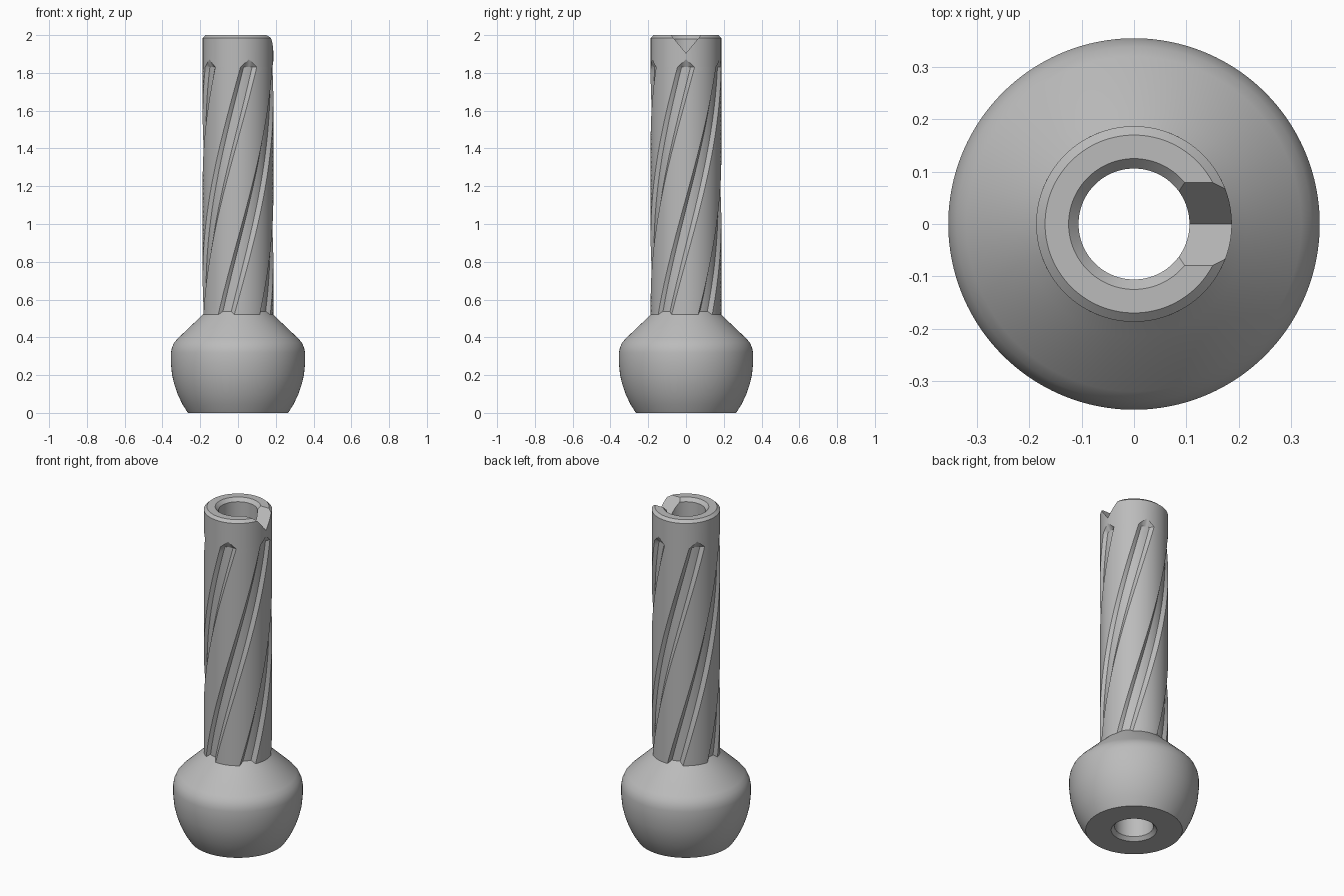
import bpy, bmesh, math

if "Cube" in bpy.data.objects:
    bpy.data.objects.remove(bpy.data.objects["Cube"], do_unlink=True)

steel = bpy.data.materials.new("plain_grey")
steel.use_nodes = True
grey = (0.5, 0.5, 0.5, 1)
steel.diffuse_color = grey
steel.node_tree.nodes["Principled BSDF"].inputs["Base Color"].default_value = grey

COLS, STEP = 180, 2          # columns round the body, degrees apart
PITCH, TWIST = 72, 110       # groove spacing and total helix turn, degrees
HALF, FLOOR = 14, 8          # half widths of groove mouth and floor, degrees
R, DEPTH = 0.187, 0.018
LOW, HIGH, TIP = 0.52, 1.83, 0.04
LEVELS = 40


def offset(k):
    """Degrees from the middle of the nearest groove."""
    return abs((k * STEP + PITCH / 2) % PITCH - PITCH / 2)


def cut(k):
    return DEPTH * min(1, max(0, (HALF - offset(k)) / (HALF - FLOOR)))


bm = bmesh.new()
rings = []


def ring(turn, radius, height):
    """Add a ring; radius and height are functions of the column."""
    verts = []
    for k in range(COLS):
        a = math.radians(k * STEP + turn)
        r = radius(k)
        verts.append(bm.verts.new((r * math.cos(a), r * math.sin(a), height(k))))
    rings.append(verts)


def plain_ring(turn, r, z):
    ring(turn, lambda k: r, lambda k: z)


# Bottom bore chamfer, flat base, round bulb and shoulder
for r, z in [(0.106, 0.02), (0.125, 0), (0.265, 0), (0.294, 0.045), (0.32, 0.1),
             (0.337, 0.15), (0.349, 0.2), (0.355, 0.26), (0.355, 0.32),
             (0.35, 0.345), (0.339, 0.37), (0.32, 0.393), (0.215, 0.493)]:
    plain_ring(-TWIST, r, z)

# Shaft with helical grooves, running out on the shoulder
for i in range(LEVELS + 1):
    t = i / LEVELS
    ring(-TWIST * (1 - t), lambda k: R - cut(k),
         lambda k: LOW + t * (HIGH - LOW) + cut(k) * (1 - t))

# Pointed groove ends
ring(0, lambda k: R, lambda k: HIGH + 0.001 + TIP * max(0, 1 - offset(k) / HALF))

# Collar, rim chamfers and bore mouth
for r, z in [(R, 1.985), (0.17, 2), (0.125, 2), (0.106, 1.98)]:
    plain_ring(0, r, z)

for lower, upper in zip(rings, rings[1:]):
    for k in range(COLS):
        n = (k + 1) % COLS
        bm.faces.new((lower[k], lower[n], upper[n], upper[k]))

# Straight bore wall between both mouths
shift = TWIST // STEP
for k in range(COLS):
    n = (k + 1) % COLS
    bm.faces.new((rings[-1][k], rings[-1][n],
                  rings[0][(n + shift) % COLS], rings[0][(k + shift) % COLS]))
bmesh.ops.recalc_face_normals(bm, faces=bm.faces)

mesh = bpy.data.meshes.new("fluted_shaft_with_bulb")
bm.to_mesh(mesh)
bm.free()
body = bpy.data.objects.new("fluted_shaft_with_bulb", mesh)
bpy.context.collection.objects.link(body)
mesh.materials.append(steel)

# V notch through one side of the rim
cb = bmesh.new()
ends = [[cb.verts.new((x, y, z)) for y, z in [(0, 1.905), (0.1, 2.025), (-0.1, 2.025)]]
        for x in (0.05, 0.3)]
cb.faces.new(ends[0])
cb.faces.new(ends[1])
for i in range(3):
    j = (i + 1) % 3
    cb.faces.new((ends[0][i], ends[0][j], ends[1][j], ends[1][i]))
bmesh.ops.recalc_face_normals(cb, faces=cb.faces)
cutter_mesh = bpy.data.meshes.new("notch_cutter")
cb.to_mesh(cutter_mesh)
cb.free()
cutter_mesh.materials.append(steel)
cutter = bpy.data.objects.new("notch_cutter", cutter_mesh)
bpy.context.collection.objects.link(cutter)
cutter.hide_render = True

mod = body.modifiers.new("rim_notch", 'BOOLEAN')
mod.operation = 'DIFFERENCE'
mod.solver = 'EXACT'
mod.object = cutter
bpy.context.view_layer.objects.active = body
body.select_set(True)
bpy.ops.object.modifier_apply(modifier=mod.name)
bpy.data.objects.remove(cutter, do_unlink=True)

bpy.ops.object.shade_smooth_by_angle(angle=math.radians(25))
